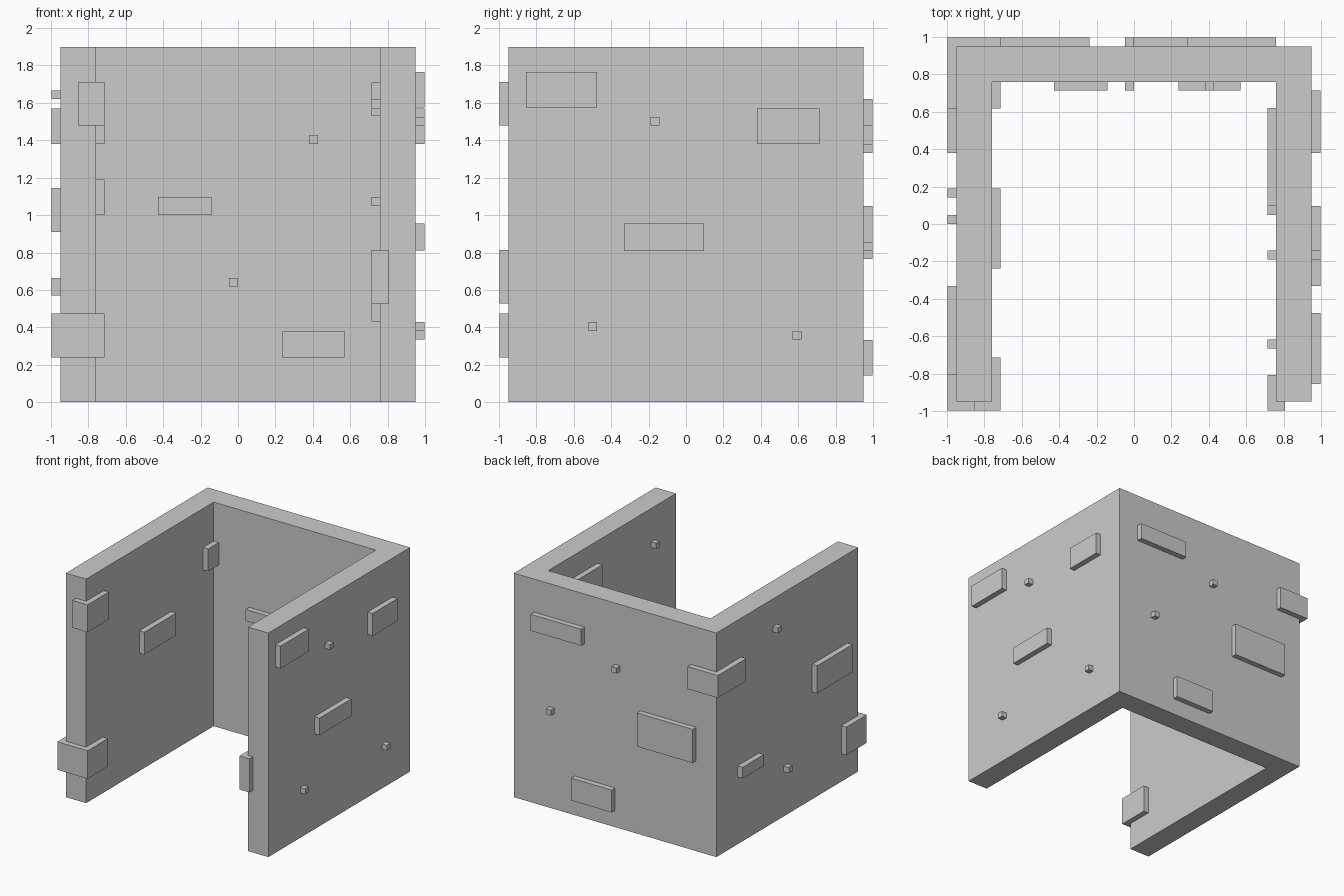
import bpy, bmesh

if "Cube" in bpy.data.objects:
    bpy.data.objects.remove(bpy.data.objects["Cube"])

OUT, INN, H, P, S = 0.95, 0.76, 1.90, 0.0475, 0.02   # wall faces, height, brick relief, embed depth


def box(name, x, y, z):
    bm = bmesh.new()
    bmesh.ops.create_cube(bm, size=1)
    for v in bm.verts:
        v.co = [(r[0] + r[1]) / 2 + c * (r[1] - r[0]) for c, r in zip(v.co, (x, y, z))]
    finish(name, bm)


def finish(name, bm):
    bmesh.ops.recalc_face_normals(bm, faces=bm.faces)
    me = bpy.data.meshes.new(name)
    bm.to_mesh(me)
    bm.free()
    bpy.context.collection.objects.link(bpy.data.objects.new(name, me))


# U-shaped wall, extruded from its plan
plan = [(-OUT, -OUT), (-INN, -OUT), (-INN, INN), (INN, INN),
        (INN, -OUT), (OUT, -OUT), (OUT, OUT), (-OUT, OUT)]
bm = bmesh.new()
base = bm.faces.new([bm.verts.new((x, y, 0)) for x, y in plan])
ext = bmesh.ops.extrude_face_region(bm, geom=[base], use_keep_orig=True)
for g in ext["geom"]:
    if isinstance(g, bmesh.types.BMVert):
        g.co.z = H
finish("wall", bm)

# Raised bricks per wall face: (along start, along end, bottom, top)
faces = {
    "right_outer": ("x", OUT, 1, [
        (-0.855, -0.475, 1.575, 1.765), (0.38, 0.7125, 1.38, 1.57), (-0.3325, 0.095, 0.81, 0.955),
        (-0.19, -0.1425, 1.48, 1.525), (-0.5225, -0.475, 0.38, 0.4275), (0.57, 0.6175, 0.335, 0.38)]),
    "right_inner": ("x", INN, -1, [
        (0.10, 0.62, 1.53, 1.71), (0.0475, 0.475, 0.43, 0.62),
        (-0.19, -0.1425, 1.05, 1.097), (-0.665, -0.6175, 1.57, 1.6175)]),
    "left_outer": ("x", -OUT, -1, [
        (-0.8075, -0.3325, 0.91, 1.145), (0.38, 0.665, 0.57, 0.665),
        (0.1425, 0.19, 1.62, 1.667), (0.0, 0.0475, 0.38, 0.4275)]),
    "left_inner": ("x", -INN, 1, [(-0.2375, 0.19, 1.0, 1.19)]),
    "back_outer": ("y", OUT, 1, [
        (0.285, 0.76, 1.48, 1.62), (-0.76, -0.2375, 0.765, 1.05), (0.0, 0.38, 0.1425, 0.3325),
        (-0.0475, 0.0, 1.333, 1.38), (0.57, 0.6175, 0.81, 0.857)]),
    "back_inner": ("y", INN, -1, [
        (-0.4275, -0.1425, 1.0, 1.097), (0.2375, 0.57, 0.2375, 0.38),
        (-0.0475, 0.0, 0.6175, 0.665), (0.38, 0.4275, 1.38, 1.4275)]),
}
for name, (axis, pos, d, bricks) in faces.items():
    depth = sorted((pos - d * S, pos + d * P))
    for a, b, z0, z1 in bricks:
        if axis == "x":
            box(name + "_brick", depth, (a, b), (z0, z1))
        else:
            box(name + "_brick", (a, b), depth, (z0, z1))

# Bricks that wrap a wall end or corner
F = OUT + P
I = INN - P
box("back_left_corner_brick", (-F, -I), (0.6175, F), (1.38, 1.57))
box("front_left_low_brick", (-F, -I), (-F, -0.725), (0.2375, 0.475))
box("front_left_high_brick", (-0.855, -I), (-F, -0.7125), (1.48, 1.7125))
box("front_right_brick", (I, 0.8075), (-F, -0.8075), (0.5275, 0.8125))
